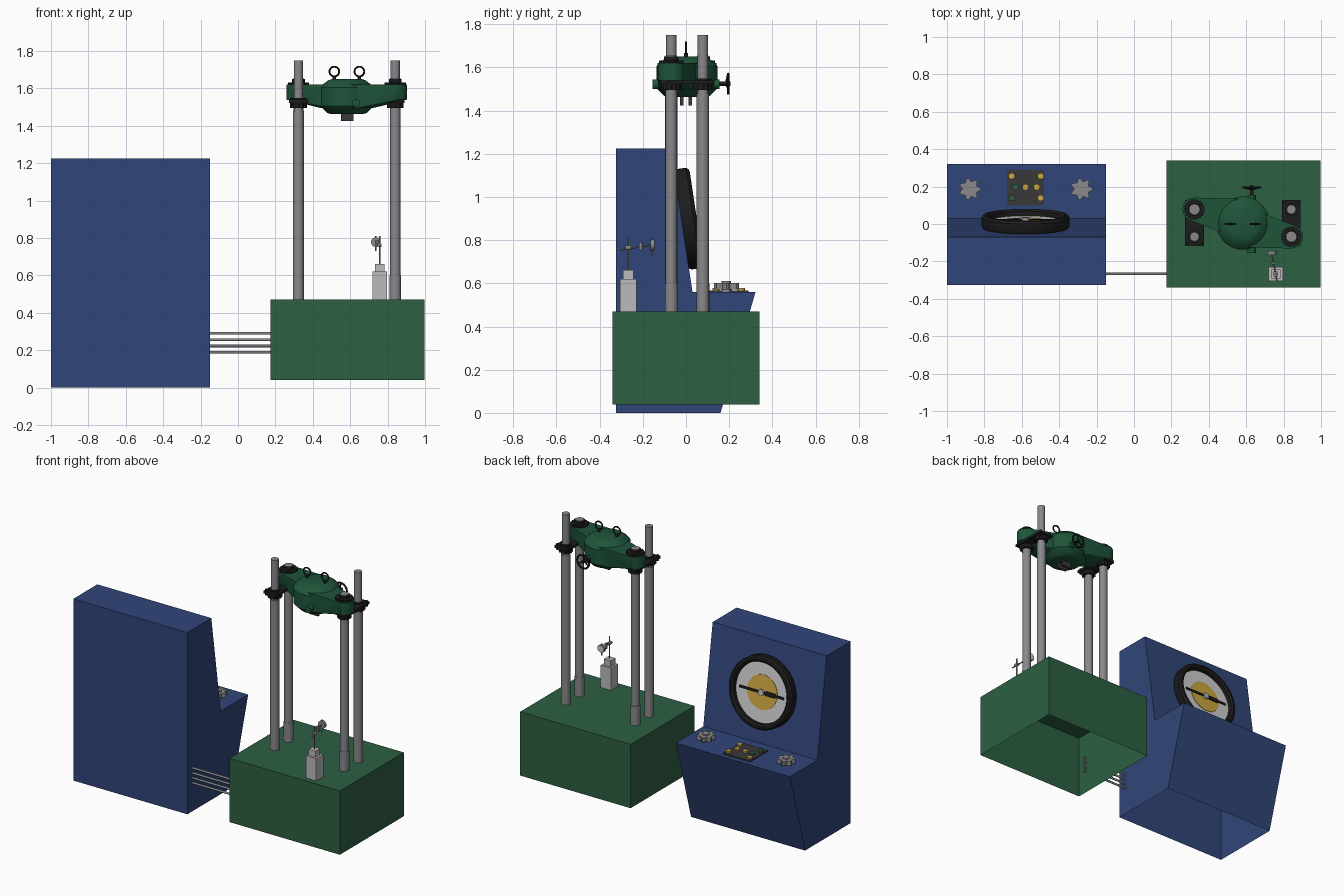
import bpy, bmesh, math
from mathutils import Matrix, Vector

if "Cube" in bpy.data.objects:
    bpy.data.objects.remove(bpy.data.objects["Cube"])


def mat(name, r, g, b):
    m = bpy.data.materials.new(name)
    m.diffuse_color = (r, g, b, 1)
    m.use_nodes = True
    m.node_tree.nodes["Principled BSDF"].inputs["Base Color"].default_value = m.diffuse_color
    return m


BLUE = mat("blue_paint", 0.03, 0.06, 0.19)
GREEN = mat("green_paint", 0.026, 0.115, 0.055)
DARKGREEN = mat("casting_green", 0.013, 0.09, 0.042)
STEEL = mat("steel", 0.25, 0.25, 0.26)
LIGHT = mat("light_grey", 0.5, 0.5, 0.5)
BLACK = mat("black", 0.012, 0.012, 0.012)
PANEL = mat("panel_grey", 0.04, 0.04, 0.04)
YELLOW = mat("yellow", 0.6, 0.38, 0.05)
WHITE = mat("dial_white", 0.62, 0.62, 0.62)
I4 = Matrix.Identity(4)


def finish(name, bm, m, mx=I4, smooth=True):
    bmesh.ops.recalc_face_normals(bm, faces=bm.faces)
    me = bpy.data.meshes.new(name)
    bm.to_mesh(me)
    bm.free()
    me.transform(mx)
    me.materials.append(m)
    ob = bpy.data.objects.new(name, me)
    bpy.context.collection.objects.link(ob)
    if smooth:
        bpy.ops.object.select_all(action='DESELECT')
        ob.select_set(True)
        bpy.context.view_layer.objects.active = ob
        bpy.ops.object.shade_smooth_by_angle(angle=math.radians(35))
    return ob


def box(name, lo, hi, m, open_bottom=False, mx=I4):
    bm = bmesh.new()
    lo, hi = Vector(lo), Vector(hi)
    bmesh.ops.create_cube(bm, size=1, matrix=Matrix.Translation((lo + hi) / 2) @ Matrix.Diagonal((*(hi - lo), 1)))
    if open_bottom:
        bm.faces.ensure_lookup_table()
        low = min(bm.faces, key=lambda f: f.calc_center_median().z)
        bmesh.ops.delete(bm, geom=[low], context='FACES_ONLY')
    return finish(name, bm, m, mx, False)


def rod(name, a, b, r, m, n=24, mx=I4):
    a, b = Vector(a), Vector(b)
    d = b - a
    bm = bmesh.new()
    bmesh.ops.create_cone(bm, cap_ends=True, segments=n, radius1=r, radius2=r, depth=d.length,
                          matrix=Matrix.Translation((a + b) / 2) @ d.to_track_quat('Z', 'Y').to_matrix().to_4x4())
    return finish(name, bm, m, mx)


def lathe(name, prof, m, mx=I4, n=48, closed=False):
    bm = bmesh.new()
    rings = [[bm.verts.new((r * math.cos(t * math.tau / n), r * math.sin(t * math.tau / n), z))
              for t in range(n)] for r, z in prof]
    pairs = list(zip(rings, rings[1:]))
    if closed:
        pairs.append((rings[-1], rings[0]))
    else:
        bm.faces.new(rings[0])
        bm.faces.new(rings[-1])
    for p, q in pairs:
        for i in range(n):
            j = (i + 1) % n
            bm.faces.new((p[i], p[j], q[j], q[i]))
    return finish(name, bm, m, mx)


def ring(name, c, R, r, m, axis='Y'):
    rot = Matrix.Rotation(math.pi / 2, 4, 'X') if axis == 'Y' else I4
    prof = [(R + r * math.cos(k * math.tau / 10), r * math.sin(k * math.tau / 10)) for k in range(10)]
    return lathe(name, prof, m, Matrix.Translation(c) @ rot, 32, True)


def lobed(name, c, r, amp, lobes, h, m, n=84):
    # knob with a wavy rim
    bm = bmesh.new()
    pts = []
    for i in range(n):
        a = i * math.tau / n
        q = r + amp * math.cos(lobes * a)
        pts.append(bm.verts.new((q * math.cos(a), q * math.sin(a), 0)))
    f = bm.faces.new(pts)
    e = bmesh.ops.extrude_face_region(bm, geom=[f])
    bmesh.ops.translate(bm, vec=(0, 0, h), verts=[v for v in e['geom'] if isinstance(v, bmesh.types.BMVert)])
    return finish(name, bm, m, Matrix.Translation(c))


# Control console: side profile extruded along x, open underneath
bm = bmesh.new()
prof = [(-0.325, 0), (-0.325, 1.225), (-0.07, 1.225), (0.03, 0.56), (0.322, 0.56), (0.16, 0)]
sides = [[bm.verts.new((x, y, z)) for y, z in prof] for x in (-1, -0.15)]
for s in sides:
    bm.faces.new(s)
for i in range(len(prof) - 1):
    bm.faces.new((sides[0][i], sides[0][i + 1], sides[1][i + 1], sides[1][i]))
finish("console_cabinet", bm, BLUE, smooth=False)

# Load gauge on the sloped face
tilt = math.atan2(0.10, 0.665)
G = Matrix.Translation((-0.58, -0.02, 0.895)) @ Matrix.Rotation(tilt - math.pi / 2, 4, 'X')
lathe("gauge_rim", [(0.225, -0.005), (0.235, 0.01), (0.235, 0.055), (0.225, 0.068), (0.21, 0.07),
                    (0.197, 0.06), (0.195, -0.005)], BLACK, G, 64, True)
rod("gauge_dial", (0, 0, 0), (0, 0, 0.035), 0.196, WHITE, 64, G)
rod("gauge_centre", (0, 0, 0.034), (0, 0, 0.038), 0.112, YELLOW, 48, G)
box("gauge_needle", (-0.165, -0.008, 0.042), (0.165, 0.008, 0.047), BLACK, mx=G)
box("needle_tail", (-0.1, -0.014, 0.041), (-0.03, 0.014, 0.048), BLACK, mx=G)
rod("needle_hub", (0, 0, 0.035), (0, 0, 0.055), 0.02, LIGHT, 24, G)

# Desk controls
box("button_panel", (-0.68, 0.10, 0.555), (-0.48, 0.29, 0.568), PANEL)
for x, y, m in [(-0.654, 0.256, YELLOW), (-0.499, 0.256, YELLOW), (-0.58, 0.197, YELLOW), (-0.52, 0.197, YELLOW),
                (-0.499, 0.139, YELLOW), (-0.633, 0.197, GREEN), (-0.654, 0.139, GREEN)]:
    rod("button", (x, y, 0.565), (x, y, 0.578), 0.017, m, 20)
for x in (-0.878, -0.28):
    rod("valve_stem", (x, 0.187, 0.555), (x, 0.187, 0.61), 0.022, STEEL)
    lobed("valve_knob", (x, 0.187, 0.572), 0.05, 0.009, 7, 0.03, STEEL)

# Hydraulic pipes between the two cabinets
for z in (0.19, 0.223, 0.256, 0.29):
    rod("hydraulic_pipe", (-0.17, -0.267, z), (0.20, -0.267, z), 0.007, STEEL, 12)

# Machine base, open underneath
box("machine_base", (0.175, -0.34, 0.04), (0.998, 0.34, 0.47), GREEN, True)

# Crosshead with two-fold symmetry about its vertical axis
CX, CY = 0.582, 0.005
lathe("crosshead_body", [(0.085, 1.463), (0.105, 1.468), (0.142, 1.505), (0.142, 1.605), (0.13, 1.62), (0.1, 1.643),
                         (0.08, 1.65)], DARKGREEN, Matrix.Translation((CX, CY, 0)))
for s in (1, -1):
    bx, by = CX + s * 0.259, CY - s * 0.073     # clamped column
    tx, ty = bx, CY + s * 0.073                 # tall column
    # tapering arm: hull of column boss and root circle
    bm = bmesh.new()
    for x, y, r, z0 in ((bx, by, 0.063, 1.54), (CX + s * 0.04, CY - s * 0.03, 0.1, 1.495)):
        for z in (z0, 1.62):
            for k in range(32):
                a = k * math.tau / 32
                bm.verts.new((x + r * math.cos(a), y + r * math.sin(a), z))
    bmesh.ops.convex_hull(bm, input=bm.verts)
    for v in [v for v in bm.verts if not v.link_faces]:
        bm.verts.remove(v)
    finish("crosshead_arm", bm, DARKGREEN)
    # columns
    rod("clamped_column", (bx, by, 0.46), (bx, by, 1.655), 0.027, STEEL, 32)
    rod("clamped_column_sleeve", (bx, by, 0.46), (bx, by, 0.6), 0.03, STEEL, 32)
    rod("tall_column", (tx, ty, 0.46), (tx, ty, 1.48), 0.029, STEEL, 32)
    rod("tall_column_top", (tx, ty, 1.47), (tx, ty, 1.75), 0.0245, STEEL, 32)
    # tie plate and nuts
    ys = sorted((ty + s * 0.05, by - s * 0.05))
    box("tie_plate", (bx - 0.05, ys[0], 1.523), (bx + 0.05, ys[1], 1.54), BLACK)
    lobed("top_nut", (bx, by, 1.62), 0.054, 0.003, 20, 0.012, BLACK, 120)
    rod("top_nut_collar", (bx, by, 1.63), (bx, by, 1.65), 0.034, BLACK)
    for y in (by, ty):
        lobed("lower_nut", (bx, y, 1.495), 0.042, 0.003, 12, 0.03, BLACK)
    rod("tall_column_collar", (tx, ty, 1.535), (tx, ty, 1.55), 0.034, BLACK)
    for dx in (-0.038, 0.038):
        rod("plate_bolt", (tx + dx, ty + s * 0.035, 1.51), (tx + dx, ty + s * 0.035, 1.55), 0.008, BLACK, 6)
    # lifting eye
    ex = CX + s * 0.067
    ring("lifting_eye", (ex, CY - 0.005, 1.69), 0.026, 0.005, BLACK)
    rod("lifting_eye_stem", (ex, 0, 1.64), (ex, 0, 1.667), 0.009, BLACK, 16)
    # gripping jaw
    box("grip_jaw", (0.552, s * 0.02 - 0.008, 1.425), (0.617, s * 0.02 + 0.008, 1.47), PANEL)

# Grip adjusting shaft and hand wheel
rod("shaft_housing", (0.63, -0.155, 1.522), (0.63, 0.155, 1.522), 0.022, DARKGREEN)
rod("hand_wheel_shaft", (0.63, 0.15, 1.525), (0.63, 0.205, 1.525), 0.01, BLACK, 16)
ring("hand_wheel_rim", (0.63, 0.195, 1.525), 0.045, 0.006, BLACK)
for k in range(3):
    a = math.pi / 2 + k * math.tau / 3
    rod("hand_wheel_spoke", (0.63, 0.185, 1.525),
        (0.63 + 0.045 * math.cos(a), 0.195, 1.525 + 0.045 * math.sin(a)), 0.005, BLACK, 10)

# Dial indicator on its stand
box("stand_block", (0.72, -0.305, 0.465), (0.797, -0.23, 0.62), LIGHT)
box("stand_top", (0.732, -0.292, 0.62), (0.782, -0.243, 0.662), LIGHT)
rod("stand_post", (0.757, -0.267, 0.66), (0.757, -0.267, 0.81), 0.004, STEEL, 12)
rod("stand_clamp", (0.757, -0.28, 0.765), (0.757, -0.254, 0.765), 0.011, STEEL, 16)
rod("stand_arm", (0.764, -0.305, 0.755), (0.737, -0.16, 0.778), 0.004, STEEL, 12)
rod("arm_clamp", (0.744, -0.21, 0.755), (0.744, -0.21, 0.79), 0.008, STEEL, 12)
rod("indicator_case", (0.737, -0.165, 0.778), (0.737, -0.147, 0.778), 0.026, STEEL, 32)
rod("indicator_face", (0.737, -0.148, 0.778), (0.737, -0.145, 0.778), 0.021, WHITE, 32)
rod("indicator_plunger", (0.737, -0.156, 0.73), (0.737, -0.156, 0.81), 0.004, STEEL, 12)
